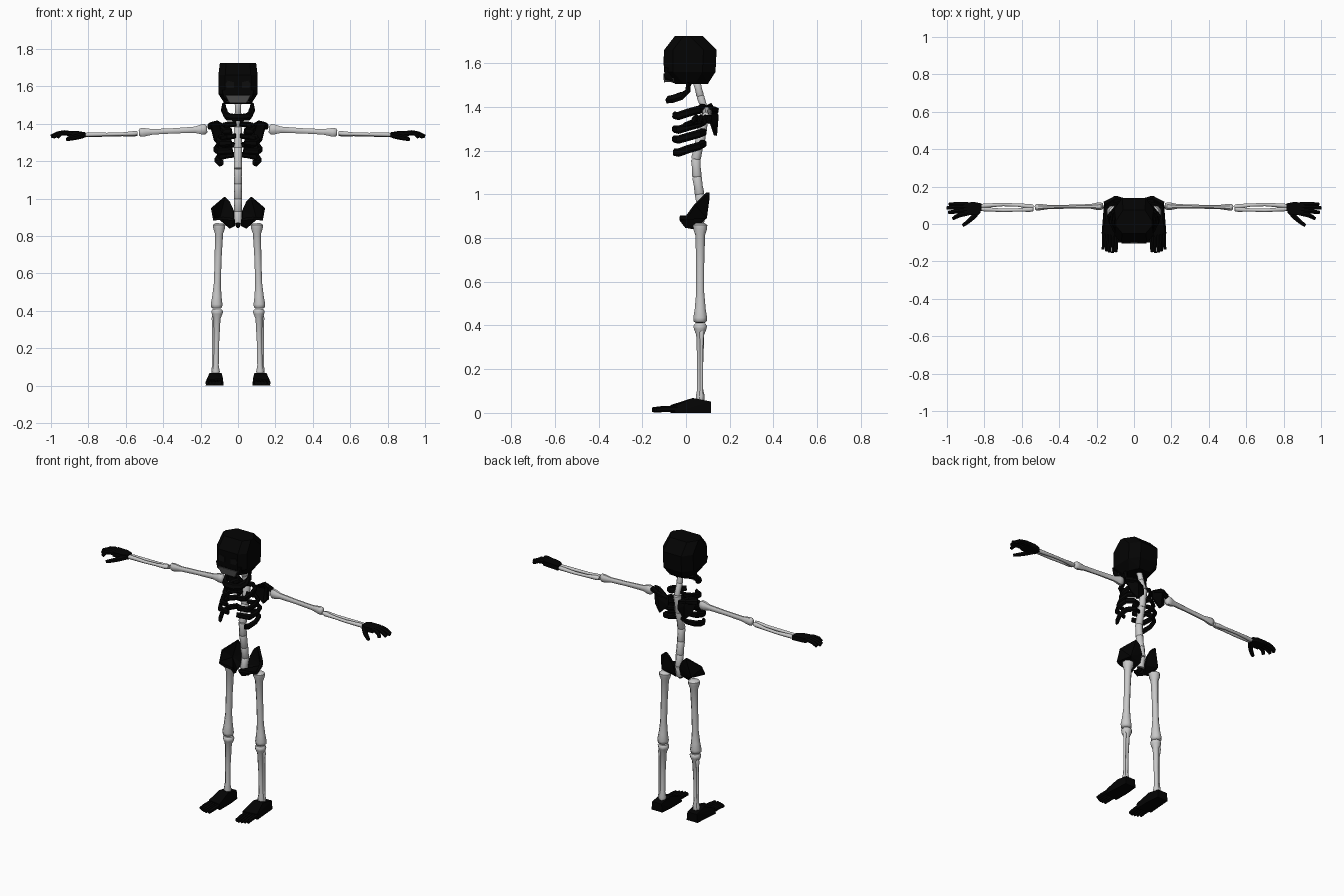
import bpy, bmesh, math
from mathutils import Vector


def material(name, v):
    m = bpy.data.materials.new(name)
    m.diffuse_color = (v, v, v, 1)
    return m


BLACK = material("black", 0.001)
BONE = material("pale grey bone", 0.58)
GREY = material("dark grey", 0.07)
SOCKET = material("charcoal", 0.004)


def finish(name, bm, mat, mirror=False, smooth=False):
    bmesh.ops.recalc_face_normals(bm, faces=bm.faces)
    me = bpy.data.meshes.new(name)
    bm.to_mesh(me)
    bm.free()
    me.materials.append(mat)
    ob = bpy.data.objects.new(name, me)
    bpy.context.collection.objects.link(ob)
    if smooth:
        bpy.ops.object.select_all(action='DESELECT')
        ob.select_set(True)
        bpy.context.view_layer.objects.active = ob
        bpy.ops.object.shade_smooth_by_angle(angle=math.radians(50))
    if mirror:
        mod = ob.modifiers.new("mirror", 'MIRROR')
        mod.use_mirror_merge = False
    return ob


def tube(name, pts, radii, mat, n=8, flat=1.0, up=(0, 0, 1), mirror=True, smooth=False):
    """Sweep an ellipse along pts; radius applies along 'up', flat scales the other axis."""
    bm = bmesh.new()
    pts = [Vector(p) for p in pts]
    rings = []
    for i, (p, r) in enumerate(zip(pts, radii)):
        t = (pts[min(i + 1, len(pts) - 1)] - pts[max(i - 1, 0)]).normalized()
        side = t.cross(Vector(up)).normalized()
        top = side.cross(t)
        rings.append([bm.verts.new(p + side * r * flat * math.cos(a) + top * r * math.sin(a))
                      for a in (math.tau * (k + 0.5) / n for k in range(n))])
    for a, b in zip(rings, rings[1:]):
        for k in range(n):
            bm.faces.new((a[k], a[(k + 1) % n], b[(k + 1) % n], b[k]))
    bm.faces.new(rings[0])
    bm.faces.new(rings[-1])
    return finish(name, bm, mat, mirror, smooth)


def long_bone(name, a, b, profile, up, flat=1.0):
    """Straight bone from a to b; profile lists (fraction, radius)."""
    a, b = Vector(a), Vector(b)
    return tube(name, [a.lerp(b, f) for f, r in profile], [r for f, r in profile],
                BONE, 8, flat, up, True, True)


def hull(name, pts, mat, mirror=False):
    bm = bmesh.new()
    for p in pts:
        bm.verts.new(p)
    res = bmesh.ops.convex_hull(bm, input=bm.verts)
    loose = {v for v in res["geom_interior"] + res["geom_unused"] if isinstance(v, bmesh.types.BMVert)}
    bmesh.ops.delete(bm, geom=list(loose), context='VERTS')
    return finish(name, bm, mat, mirror)


def shell(name, rim, centre, thick, mat):
    """Faceted bowl: a fan from a pushed-out centre to a rim, thickened."""
    bm = bmesh.new()
    c = bm.verts.new(centre)
    vs = [bm.verts.new(p) for p in rim]
    for i, v in enumerate(vs):
        bm.faces.new((c, v, vs[(i + 1) % len(vs)]))
    ob = finish(name, bm, mat)
    s = ob.modifiers.new("thickness", 'SOLIDIFY')
    s.thickness = thick
    s.offset = 0
    ob.modifiers.new("mirror", 'MIRROR').use_mirror_merge = False
    return ob


# Skull: stacked octagons (z, half width, front y, back y)
pts = []
for z, w, f, b in [(1.725, .097, -.05, .075), (1.66, .105, -.10, .14),
                   (1.56, .105, -.10, .135), (1.505, .07, -.05, .10)]:
    for s in (-1, 1):
        pts += [(s * w * .65, f, z), (s * w, f + .04, z), (s * w, b - .06, z), (s * w * .6, b, z)]
hull("skull", pts, BLACK)
# Upper face, teeth and eye sockets
hull("upper_face", [(s * w, y, z) for s in (-1, 1) for w, y, z in
                    [(.085, -.098, 1.58), (.09, -.03, 1.57), (.075, -.10, 1.54),
                     (.05, -.094, 1.52), (.055, -.04, 1.505)]], BLACK)
hull("upper_teeth", [(s * w, y, z) for s in (-1, 1) for w, y, z in
                     [(.066, -.104, 1.552), (.045, -.101, 1.512), (.085, -.058, 1.557),
                      (.062, -.058, 1.516)]], GREY)
hull("eye_socket", [(x, y, z) for y in (-.099, -.104) for x, z in
                    [(.02, 1.59), (.06, 1.592), (.068, 1.61), (.055, 1.63), (.022, 1.622)]],
     SOCKET, True)
# Lower jaw
tube("jaw", [(.075, .015, 1.51), (.074, .008, 1.472), (.066, -.02, 1.45), (.052, -.058, 1.437),
             (.025, -.076, 1.434), (-.001, -.078, 1.434)],
     [.013, .018, .02, .021, .021, .021], BLACK, 6, .75, (0, .6, 1))

# Spine: vertebrae stacked along a gentle curve
path = [(1.51, .05), (1.45, .065), (1.38, .088), (1.27, .07), (1.16, .045),
        (1.08, .05), (1.0, .062), (.93, .072), (.865, .06)]
for i, ((z0, y0), (z1, y1)) in enumerate(zip(path, path[1:])):
    r = .019 if i < 2 else .024
    a, b = Vector((0, y0, z0)), Vector((0, y1, z1))
    fr = [0, .06, .5, .94, 1]
    tube("vertebrae", [a.lerp(b, f) for f in fr], [r * k for k in (.9, 1, .9, 1, .9)],
         BONE, 8, 1, (0, 1, 0), False, True)
tube("tailbone", [(0, .06, .868), (0, .045, .856), (0, .03, .848)],
     [.02, .016, .008], BLACK, 6, .8, (0, 1, 0), False)

# Ribs: back height, front height, half width, front gap
for zb, zf, w, gap in [(1.40, 1.358, .085, .035), (1.335, 1.295, .108, .035),
                       (1.288, 1.25, .122, .03), (1.235, 1.19, .115, .085)]:
    m = (zb + zf) / 2
    tube("rib", [(.01, .065, zb), (w * .55, .085, zb - .004), (w * .92, .06, m + .008), (w, .01, m - .006),
                 (max(w * .85, gap + .01), -.035, zf), (gap, -.055, zf + .003)],
         [.014, .017, .019, .019, .019, .017], BLACK, 6, .6)
# Shoulder blades
shell("shoulder_blade", [(.15, .09, 1.405), (.108, .11, 1.415), (.035, .12, 1.37), (.035, .125, 1.32),
                         (.085, .135, 1.268), (.125, .12, 1.31)], (.09, .143, 1.36), .014, BLACK)
tube("shoulder_spine", [(.045, .128, 1.365), (.10, .137, 1.385), (.155, .105, 1.387)],
     [.01, .015, .018], BLACK, 6)

# Pelvis wings
shell("pelvis_wing", [(.022, .09, .935), (.045, .10, .985), (.072, .10, 1.008), (.138, .04, .95),
                      (.13, -.002, .89), (.08, -.028, .895), (.022, -.028, .888), (.022, .0, .85),
                      (.04, .04, .845), (.022, .075, .885)], (.10, .09, .895), .016, BLACK)

# Legs
long_bone("thigh_bone", (.10, .065, .868), (.115, .065, .412),
          [(0, .022), (.02, .035), (.06, .034), (.12, .024), (.4, .02), (.7, .02),
           (.86, .027), (.95, .034), (.985, .032), (1, .022)], (1, 0, 0))
long_bone("shin_bone", (.111, .065, .408), (.118, .065, .055),
          [(0, .026), (.03, .034), (.07, .031), (.14, .02), (.5, .015), (.85, .015),
           (.94, .022), (1, .02)], (1, 0, 0))
long_bone("outer_shin_bone", (.130, .072, .375), (.133, .07, .06),
          [(0, .009), (.05, .012), (.15, .008), (.85, .007), (.95, .011), (1, .009)], (1, 0, 0))

# Feet and toes
hull("foot", [(.085, .115, 0), (.16, .115, 0), (.09, .115, .052), (.155, .115, .052),
              (.088, .03, .068), (.152, .03, .068), (.077, .03, 0), (.16, .03, 0),
              (.08, -.07, .036), (.168, -.05, .032), (.078, -.07, 0), (.173, -.05, 0)], BLACK, True)
for i in range(5):
    x = .093 + .017 * i
    y = (-.15, -.155, -.152, -.145, -.135)[i]
    r = .0125 if i == 0 else .0105
    tube("toe", [(x, -.04, .018), (x + .002, -.10, .018), (x + .004, y, .0135)],
         [.014, r * 1.15, r], BLACK, 6, .85)

# Arms
long_bone("upper_arm_bone", (.165, .095, 1.371), (.53, .09, 1.353),
          [(0, .018), (.03, .03), (.09, .028), (.18, .018), (.5, .015), (.8, .016),
           (.93, .025), (.98, .024), (1, .014)], (0, 0, 1), .75)
R = [.011, .014, .0095, .0095, .0125, .01]
tube("forearm_bone_back", [(.538, .092, 1.345), (.555, .094, 1.345), (.62, .101, 1.342),
                           (.70, .104, 1.34), (.80, .098, 1.34), (.825, .096, 1.338)],
     R, BONE, 8, smooth=True)
tube("forearm_bone_front", [(.538, .079, 1.35), (.555, .078, 1.348), (.62, .075, 1.345),
                            (.70, .073, 1.343), (.80, .079, 1.342), (.825, .08, 1.34)],
     R, BONE, 8, smooth=True)

# Hands: palm, four fingers and a thumb
hull("palm", [(x, y, z + d) for d in (-.014, .014) for x, y, z in
              [(.815, .07, 1.34), (.815, .11, 1.34), (.85, .05, 1.343), (.85, .117, 1.346),
               (.905, .046, 1.346), (.915, .115, 1.348)]], BLACK, True)
for y0, y1, x1, z1 in [(.057, .03, .965, 1.327), (.073, .062, .99, 1.329),
                       (.09, .086, 1.0, 1.332), (.105, .106, .987, 1.33)]:
    tube("finger", [(.885, y0, 1.347), (.93, (y0 * 2 + y1) / 3, 1.352),
                    (.965 - (1 - x1) * .4, (y0 + 2 * y1) / 3, 1.346), (x1, y1, z1)],
         [.013, .0135, .0125, .010], BLACK, 6)
tube("thumb", [(.83, .07, 1.338), (.86, .037, 1.33), (.885, .014, 1.324), (.915, -.008, 1.317)],
     [.016, .015, .013, .010], BLACK, 6)
